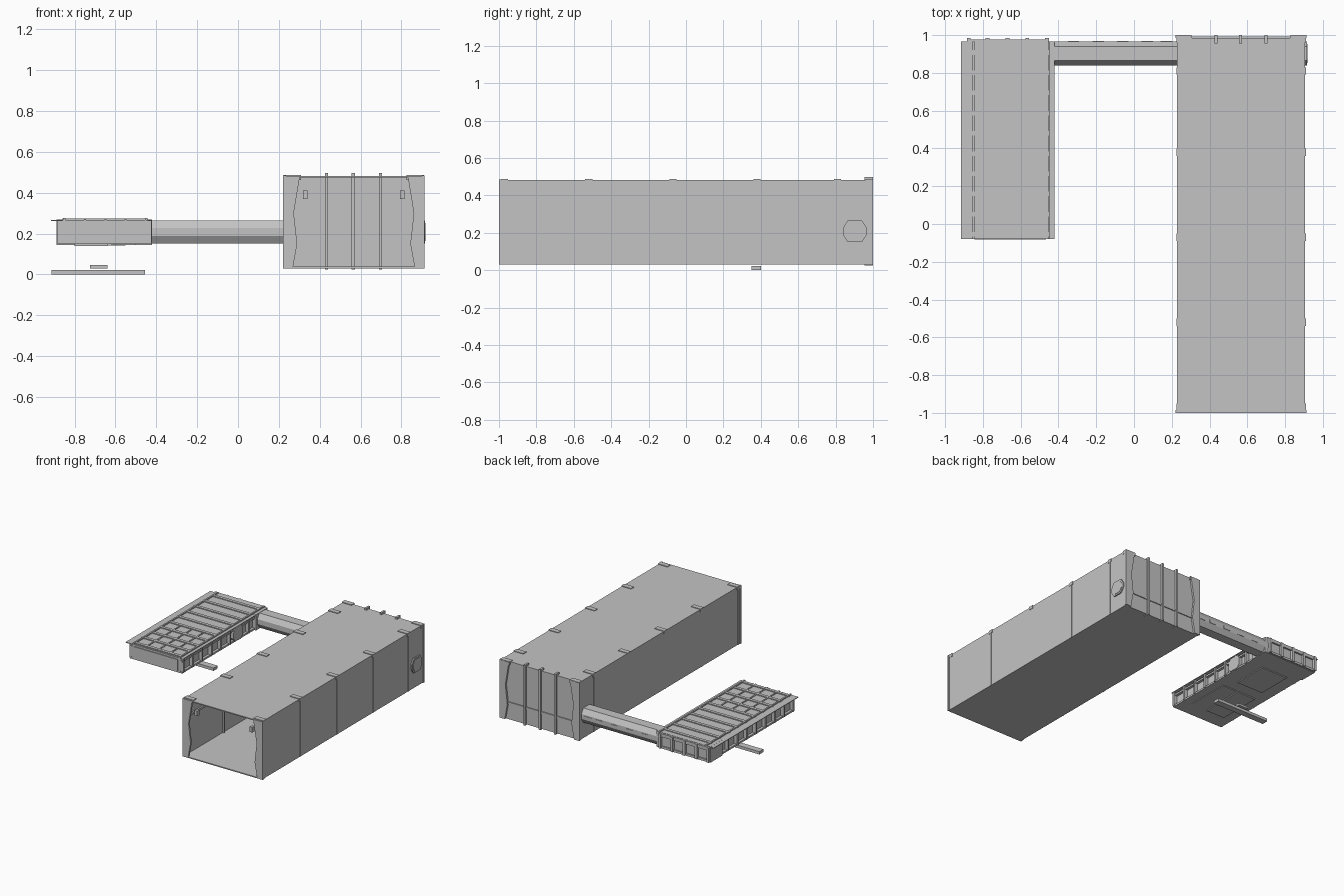
import bpy, bmesh, math

cube = bpy.data.objects.get("Cube")
if cube:
    bpy.data.objects.remove(cube, do_unlink=True)

grey = bpy.data.materials.new("plain_grey")
grey.use_nodes = True
GREY = (0.55, 0.55, 0.55, 1)
grey.diffuse_color = GREY
grey.node_tree.nodes["Principled BSDF"].inputs["Base Color"].default_value = GREY


def finish(name, bm):
    bmesh.ops.recalc_face_normals(bm, faces=bm.faces)
    mesh = bpy.data.meshes.new(name)
    bm.to_mesh(mesh)
    bm.free()
    mesh.materials.append(grey)
    ob = bpy.data.objects.new(name, mesh)
    bpy.context.collection.objects.link(ob)
    return ob


def boxes(name, *ranges):
    """One object from boxes, each given as (x0, x1, y0, y1, z0, z1)."""
    bm = bmesh.new()
    for x0, x1, y0, y1, z0, z1 in ranges:
        for v in bmesh.ops.create_cube(bm, size=1)["verts"]:
            v.co = (x0 + (v.co.x + .5) * (x1 - x0),
                    y0 + (v.co.y + .5) * (y1 - y0),
                    z0 + (v.co.z + .5) * (z1 - z0))
    return finish(name, bm)


def prism(name, points, axis, start, end):
    """Extrude a flat outline: (y, z) points along x, or (x, z) points along y."""
    bm = bmesh.new()

    def place(p, d):
        return (d, p[0], p[1]) if axis == "x" else (p[0], d, p[1])
    a = [bm.verts.new(place(p, start)) for p in points]
    b = [bm.verts.new(place(p, end)) for p in points]
    bm.faces.new(a)
    bm.faces.new(b[::-1])
    for i in range(len(a)):
        j = (i + 1) % len(a)
        bm.faces.new((a[i], a[j], b[j], b[i]))
    return finish(name, bm)


def octagon(cy, cz, hy, hz, cut_y, cut_z):
    return [(cy - hy, cz - hz + cut_z), (cy - hy + cut_y, cz - hz),
            (cy + hy - cut_y, cz - hz), (cy + hy, cz - hz + cut_z),
            (cy + hy, cz + hz - cut_z), (cy + hy - cut_y, cz + hz),
            (cy - hy + cut_y, cz + hz), (cy - hy, cz + hz - cut_z)]


# Large hall: thin shell, open at the front
L, R, LOW, TOP = .228, .906, .03, .482
MID = (L + R) / 2
boxes("hall_floor", (L, R, -1, .985, LOW, LOW + .008))
boxes("hall_roof", (L, R, -1, .985, TOP - .008, TOP))
boxes("hall_side_walls", (L, L + .008, -1, .985, LOW, TOP),
      (R - .008, R, -1, .985, LOW, TOP))
boxes("hall_back_wall", (L, R, .972, .985, LOW, TOP))

# Side frames and roof clips, mirrored across the hall
stations = [-.97, -.52, -.07, .38, .81, .98]
frames, clips = [], []
for y in stations:
    for side in (-1, 1):
        def span(a, b):
            return sorted((MID + side * a, MID + side * b))
        half = R - MID
        frames.append((*span(half - .02, half + .003), y - .006, y + .006, LOW, TOP))
        clips.append((*span(half - .08, half + .004), y - .019, y + .019, TOP - .02, TOP + .005))
boxes("hall_side_frames", *frames)
boxes("hall_roof_clips", *clips)

# Waisted corner pillars at both ends, with end posts and latch blocks
pillar = [(0, LOW), (.04, LOW), (.062, .15), (.045, .3), (.075, TOP), (0, TOP)]
for end, y0, y1 in (("front", -1, -.985), ("back", .985, 1)):
    for side, edge, s in (("right", L, 1), ("left", R, -1)):
        prism(f"{end}_{side}_pillar", [(edge + s * x, z) for x, z in pillar], "y", y0, y1)
        x0, x1 = sorted((edge - s * .007, edge + s * .006))
        boxes(f"{end}_{side}_post", (x0, x1, y0, y1, LOW, TOP + .003))
boxes("front_latches", *[(x - .011, x + .011, -.99, -.96, .37, .41) for x in (.329, .805)])
boxes("inner_rails", (L, L + .02, -.97, -.72, .33, .345),
      (R - .02, R, -.97, -.72, .33, .345))

# Back wall ribs
boxes("back_wall_ribs", *[(x - .008, x + .008, .955, 1, .025, .497) for x in (.433, .565, .698)])
boxes("back_wall_cross_rib", (L + .06, R - .06, .965, .992, .15, .167))

# Corridor and matching port on the far side of the hall
section = octagon(.903, .208, .063, .057, .025, .038)
prism("corridor", section, "x", -.45, L + .01)
prism("hall_port", section, "x", R - .012, R + .009)
prism("hall_port_cover", octagon(.903, .208, .05, .045, .02, .03), "x", R, R + .012)
boxes("corridor_windows", *[(x - .03, x + .03, .96, .969, .193, .218)
                            for x in (-.32, -.19, -.06, .07, .17)])

# Flat cabin: body, head block, roof flange
W, E, S, N = -.86, -.45, -.075, .965
boxes("cabin_body", (W, E, S, N, .148, .262))
boxes("cabin_head", (W - .028, -.42, .82, N, .145, .268))
boxes("cabin_roof", (-.915, -.42, -.08, N, .262, .267))
boxes("cabin_front_panel", (W + .015, E - .015, S - .006, S, .16, .25))

# Roof beams: crosswise, lengthwise and short lengthwise
count = 10
beams = [(W, E, y - .012, y + .012, .265, .274)
         for y in (S + .02 + i * .107 for i in range(count))]
beams += [(x - .006, x + .006, -.08, N, .265, .276) for x in (-.85, -.45)]
beams += [(x - .005, x + .005, -.08, .36, .265, .272) for x in (-.75, -.65, -.55)]
boxes("cabin_roof_beams", *beams)

# Wall brackets under the flange, and the rear strip
for side, wall, s in (("right", W, -1), ("left", E, 1)):
    rails = []
    x0, x1 = sorted((wall, wall + s * .027))
    for i in range(8):
        y = S + .012 + i * .115
        rails.append((x0, x1, y - .008, y + .008, .152, .262))
    x0, x1 = sorted((wall, wall + s * .02))
    rails += [(x0, x1, S, N, z, z + .014) for z in (.148, .235)]
    boxes(f"cabin_{side}_brackets", *rails)
prism("cabin_port", octagon(.61, .206, .06, .052, .02, .03), "x", E, E + .026)
boxes("cabin_rear_strip", (-.885, -.45, N, .978, .24, .266), (-.885, -.45, N, .975, .148, .165),
      *[(x - .01, x + .01, N, .985, .15, .265) for x in (-.875, -.775, -.67, -.565, -.46)])

# Underside panels and the low step bar
boxes("underside_panels", (-.8, -.64, .05, .4, .14, .15), (-.62, -.5, .05, .4, .143, .15),
      (-.78, -.55, .5, .78, .141, .15))
boxes("step_bar", (-.914, -.456, .35, .4, 0, .022))
boxes("step_block", (-.725, -.64, .36, .41, .03, .046))
